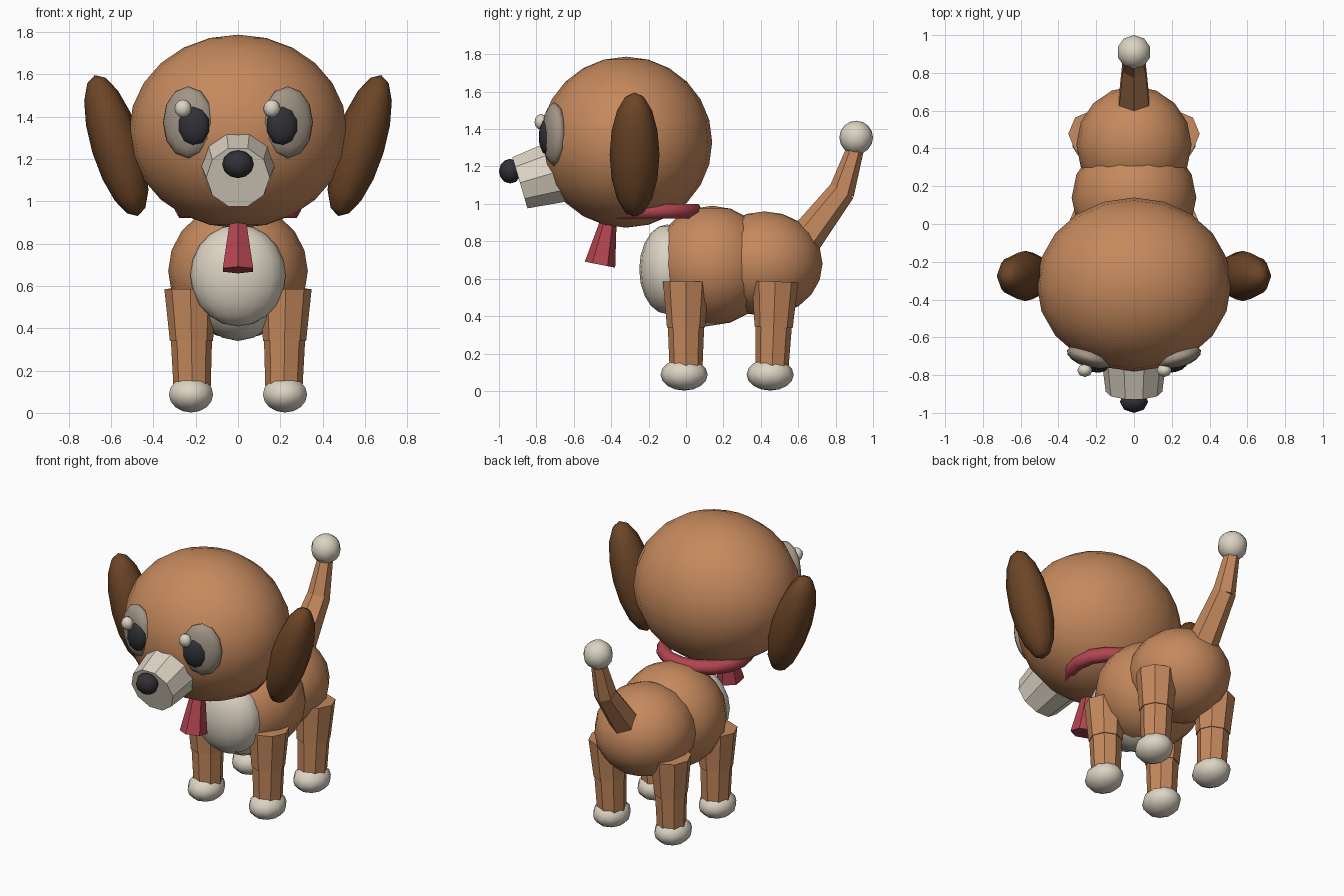
import bpy, bmesh
from math import radians
from mathutils import Vector, Matrix, Euler

if "Cube" in bpy.data.objects:
    bpy.data.objects.remove(bpy.data.objects["Cube"], do_unlink=True)


def material(name, rgb):
    m = bpy.data.materials.new(name)
    m.use_nodes = True
    col = (*rgb, 1.0)
    m.diffuse_color = col
    bsdf = next(n for n in m.node_tree.nodes if n.type == 'BSDF_PRINCIPLED')
    bsdf.inputs["Base Color"].default_value = col
    return m


TAN = material("tan_fur", (0.56, 0.25, 0.11))
DARK = material("dark_brown_ear", (0.15, 0.06, 0.02))
CREAM = material("cream_fur", (0.72, 0.66, 0.55))
GREY = material("warm_grey_eye", (0.36, 0.30, 0.235))
BLACK = material("charcoal", (0.03, 0.03, 0.037))
RED = material("red_cloth", (0.45, 0.06, 0.08))


def add_object(name, bm, mat, smooth):
    mesh = bpy.data.meshes.new(name)
    bmesh.ops.recalc_face_normals(bm, faces=bm.faces)
    for f in bm.faces:
        f.smooth = smooth
    bm.to_mesh(mesh)
    bm.free()
    mesh.materials.append(mat)
    ob = bpy.data.objects.new(name, mesh)
    bpy.context.collection.objects.link(ob)
    return ob


def ball(name, center, radii, mat, seg=16, rings=10, rot=(0, 0, 0)):
    """Ellipsoid with radii along its own axes, rotation in degrees."""
    bm = bmesh.new()
    turn = Euler([radians(a) for a in rot]).to_matrix().to_4x4()
    place = Matrix.Translation(center) @ turn @ Matrix.Diagonal((*radii, 1))
    bmesh.ops.create_uvsphere(bm, u_segments=seg, v_segments=rings, radius=1, matrix=place)
    return add_object(name, bm, mat, True)


def limb(name, start, end, r_start, r_end, mat, sides=8, spin=0):
    """Flat-sided tapered cylinder between two points."""
    a, b = Vector(start), Vector(end)
    axis = b - a
    z = axis.normalized()
    x = Vector((1, 0, 0))
    y = z.cross(x)
    turn = Matrix((x, y, z)).transposed().to_4x4()
    place = Matrix.Translation((a + b) / 2) @ turn @ Matrix.Rotation(radians(spin), 4, 'Z')
    bm = bmesh.new()
    bmesh.ops.create_cone(bm, cap_ends=True, segments=sides, radius1=r_start,
                          radius2=r_end, depth=axis.length, matrix=place)
    return add_object(name, bm, mat, False)


# Body
ball("chest_body", (0, 0.14, 0.67), (0.33, 0.32, 0.32), TAN)
ball("rear_body", (0, 0.42, 0.68), (0.305, 0.31, 0.28), TAN)
ball("chest_patch", (0, -0.10, 0.65), (0.225, 0.15, 0.24), CREAM)
ball("belly_patch", (0, 0.08, 0.54), (0.20, 0.24, 0.20), CREAM, 14, 8)

# Head
ball("head", (0, -0.32, 1.33), (0.515, 0.46, 0.457), TAN, 20, 12)
limb("muzzle", (0, -0.65, 1.183), (0, -0.888, 1.113), 0.18, 0.15, CREAM, 10, 90)
ball("nose", (0, -0.94, 1.175), (0.075, 0.06, 0.066), BLACK, 8, 6)

# Ears, eyes and legs on both sides
for side, label in ((1, "left"), (-1, "right")):
    ball(label + "_ear", (0.575 * side, -0.275, 1.263), (0.118, 0.133, 0.348),
         DARK, 8, 8, (0, 17 * side, 0))
    ball(label + "_eye", (0.235 * side, -0.705, 1.373), (0.125, 0.17, 0.055),
         GREY, 12, 8, (90, 0, 17 * side))
    ball(label + "_pupil", (0.21 * side, -0.745, 1.358), (0.078, 0.098, 0.04),
         BLACK, 10, 6, (90, 0, 12 * side))
    ball(label + "_eye_glint", (0.21 * side - 0.05, -0.775, 1.438),
         (0.04, 0.035, 0.042), CREAM, 8, 6)

    for part, y, paw_y in (("front", 0.0, -0.01), ("rear", 0.477, 0.45)):
        name = label + "_" + part
        x = 0.225 * side
        knee = (0.22 * side, (y + paw_y) / 2 + 0.005, 0.34)
        limb(name + "_upper_leg", (x, y, 0.585), knee, 0.123, 0.102, TAN)
        limb(name + "_lower_leg", knee, (0.217 * side, paw_y + 0.01, 0.12), 0.097, 0.088, TAN)
        ball(name + "_paw", (0.222 * side, paw_y, 0.087), (0.11, 0.126, 0.085), CREAM, 10, 8)

# Tail
limb("tail_lower", (0, 0.62, 0.79), (0, 0.84, 1.075), 0.095, 0.07, TAN, 6)
limb("tail_upper", (0, 0.83, 1.06), (0, 0.91, 1.31), 0.07, 0.045, TAN, 6)
ball("tail_tip", (0, 0.91, 1.355), (0.09, 0.09, 0.09), CREAM, 10, 8)

# Collar ring and hanging tag
bpy.ops.mesh.primitive_torus_add(location=(0, -0.21, 0.96), major_radius=0.255,
                                 minor_radius=0.045, major_segments=16, minor_segments=6)
collar = bpy.context.object
collar.name = "collar"
collar.data.materials.append(RED)
bpy.ops.object.shade_smooth()
limb("collar_tag", (0, -0.41, 0.93), (0, -0.46, 0.675), 0.04, 0.083, RED, 6)
